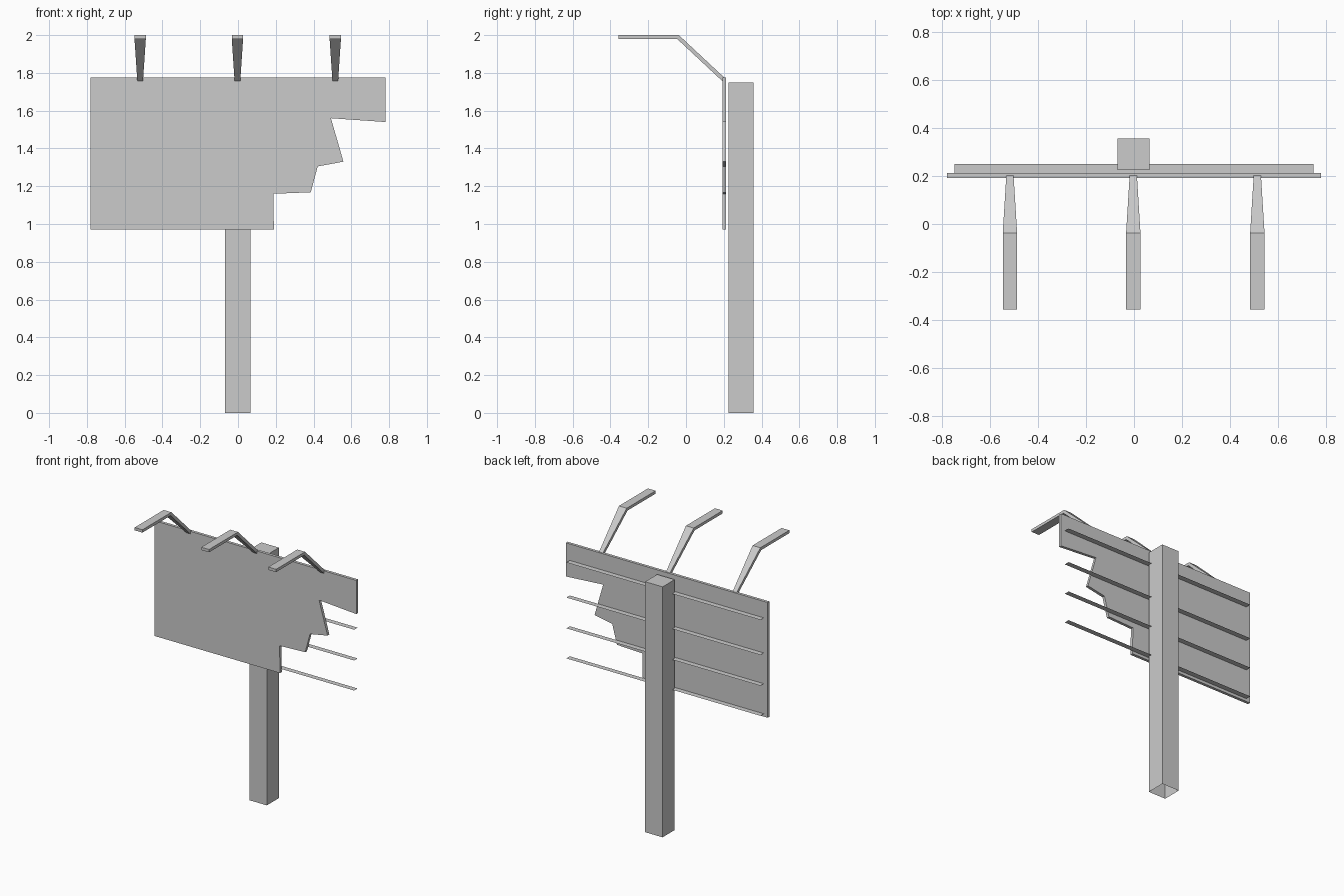
import bpy
import bmesh

cube = bpy.data.objects.get("Cube")
if cube:
    bpy.data.objects.remove(cube, do_unlink=True)

# Single plain grey
grey = bpy.data.materials.new("plain_grey")
grey.use_nodes = True
COLOUR = (0.6, 0.6, 0.6, 1)
grey.diffuse_color = COLOUR
grey.node_tree.nodes["Principled BSDF"].inputs["Base Color"].default_value = COLOUR


def finish(name, bm, fix_normals=True):
    if fix_normals:
        bmesh.ops.recalc_face_normals(bm, faces=bm.faces)
    mesh = bpy.data.meshes.new(name)
    bm.to_mesh(mesh)
    bm.free()
    mesh.materials.append(grey)
    obj = bpy.data.objects.new(name, mesh)
    bpy.context.scene.collection.objects.link(obj)
    return obj


def extrude_outline(name, points, offset):
    """Extrude a flat closed outline along an offset vector."""
    bm = bmesh.new()
    face = bm.faces.new([bm.verts.new(p) for p in points])
    result = bmesh.ops.extrude_face_region(bm, geom=[face], use_keep_orig=True)
    moved = [v for v in result["geom"] if isinstance(v, bmesh.types.BMVert)]
    bmesh.ops.translate(bm, verts=moved, vec=offset)
    return finish(name, bm)


# Square post, open underneath
bm = bmesh.new()
bmesh.ops.create_cube(bm, size=1)
bmesh.ops.scale(bm, verts=bm.verts, vec=(0.135, 0.133, 1.75))
bmesh.ops.translate(bm, verts=bm.verts, vec=(-0.002, 0.291, 0.875))
bottom = [f for f in bm.faces if f.normal.z < -0.9]
bmesh.ops.delete(bm, geom=bottom, context="FACES_ONLY")
finish("post", bm, fix_normals=False)

# Broken sign board with a jagged lower corner
outline = [(-0.78, 0.97), (0.19, 0.97), (0.187, 1.16), (0.385, 1.168),
           (0.422, 1.305), (0.558, 1.33), (0.492, 1.56), (0.78, 1.54),
           (0.78, 1.775), (-0.78, 1.775)]
extrude_outline("sign_board", [(x, 0.192, z) for x, z in outline], (0, 0.02, 0))

# Thin horizontal slats behind the board
for i, z in enumerate((1.66, 1.415, 1.2, 0.99)):
    bm = bmesh.new()
    corners = ((-0.75, 0.212), (0.75, 0.212), (0.75, 0.25), (-0.75, 0.25))
    bm.faces.new([bm.verts.new((x, y, z)) for x, y in corners])
    finish(f"back_slat_{i + 1}", bm, fix_normals=False)

# Bent lamp arms: tapered strut rising to a flat lamp bar
# Stations: half width, then (y, z) of the top and bottom edges
STATIONS = [(0.03, (-0.358, 2.0), (-0.358, 1.98)),
            (0.03, (-0.038, 2.0), (-0.047, 1.98)),
            (0.015, (0.205, 1.773), (0.192, 1.757))]
for i, cx in enumerate((-0.518, -0.003, 0.515)):
    bm = bmesh.new()
    rings = []
    for half, top, under in STATIONS:
        ring = [(-half, top), (half, top), (half, under), (-half, under)]
        rings.append([bm.verts.new((cx + dx, y, z)) for dx, (y, z) in ring])
    for a, b in zip(rings, rings[1:]):
        for k in range(4):
            n = (k + 1) % 4
            bm.faces.new((a[k], a[n], b[n], b[k]))
    bm.faces.new(rings[0])
    bm.faces.new(rings[-1])
    finish(f"lamp_arm_{i + 1}", bm)
